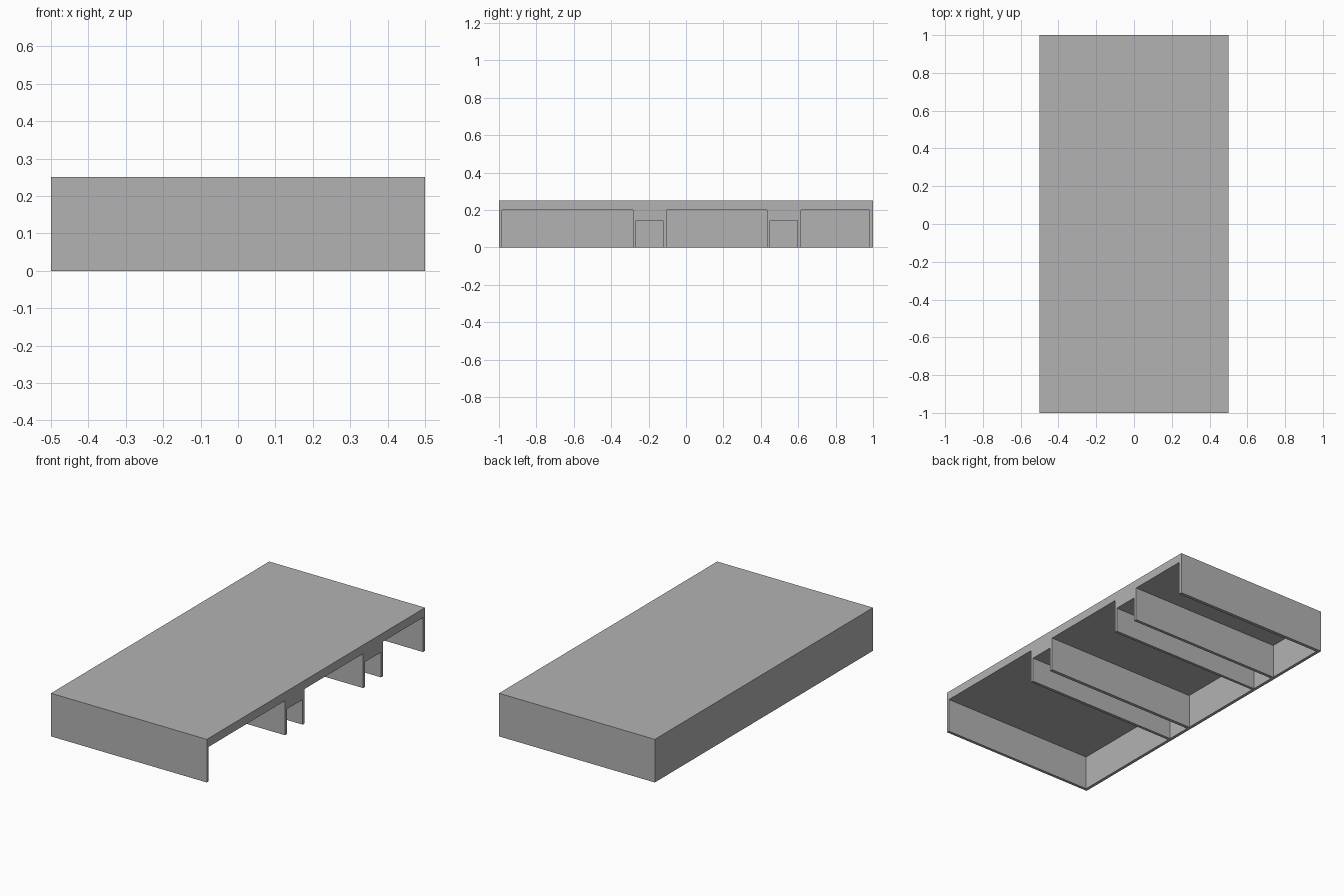
import bpy
import bmesh

if "Cube" in bpy.data.objects:
    bpy.data.objects.remove(bpy.data.objects["Cube"], do_unlink=True)

grey = bpy.data.materials.new("plain grey")
grey.use_nodes = True
colour = (0.45, 0.45, 0.45, 1)
grey.diffuse_color = colour
grey.node_tree.nodes["Principled BSDF"].inputs["Base Color"].default_value = colour

HEIGHT = 0.25
WALL = 0.018
# Bays open to the side and below: start y, end y, ceiling height
BAYS = [(-0.983, -0.283, 0.2), (-0.266, -0.122, 0.145), (-0.103, 0.433, 0.2),
        (0.449, 0.596, 0.145), (0.614, 0.981, 0.2)]

# Side outline: a solid slab with the bays notched out of its underside
outline = [(-1, 0)]
for start, end, top in BAYS:
    outline += [(start, 0), (start, top), (end, top), (end, 0)]
outline += [(1, 0), (1, HEIGHT), (-1, HEIGHT)]


def extruded(name, points, x0, x1):
    """Extrude a y-z outline from x0 to x1."""
    bm = bmesh.new()
    face = bm.faces.new([bm.verts.new((x0, y, z)) for y, z in points])
    result = bmesh.ops.extrude_face_region(bm, geom=[face])
    moved = [g for g in result["geom"] if isinstance(g, bmesh.types.BMVert)]
    bmesh.ops.translate(bm, verts=moved, vec=(x1 - x0, 0, 0))
    bmesh.ops.recalc_face_normals(bm, faces=bm.faces)
    mesh = bpy.data.meshes.new(name)
    bm.to_mesh(mesh)
    bm.free()
    mesh.materials.append(grey)
    obj = bpy.data.objects.new(name, mesh)
    bpy.context.collection.objects.link(obj)
    return obj


# Top slab with dividers, and the closed long wall
extruded("deck_and_dividers", outline, -0.5 + WALL, 0.5)
extruded("long_wall", [(-1, 0), (1, 0), (1, HEIGHT), (-1, HEIGHT)], -0.5, -0.5 + WALL)
